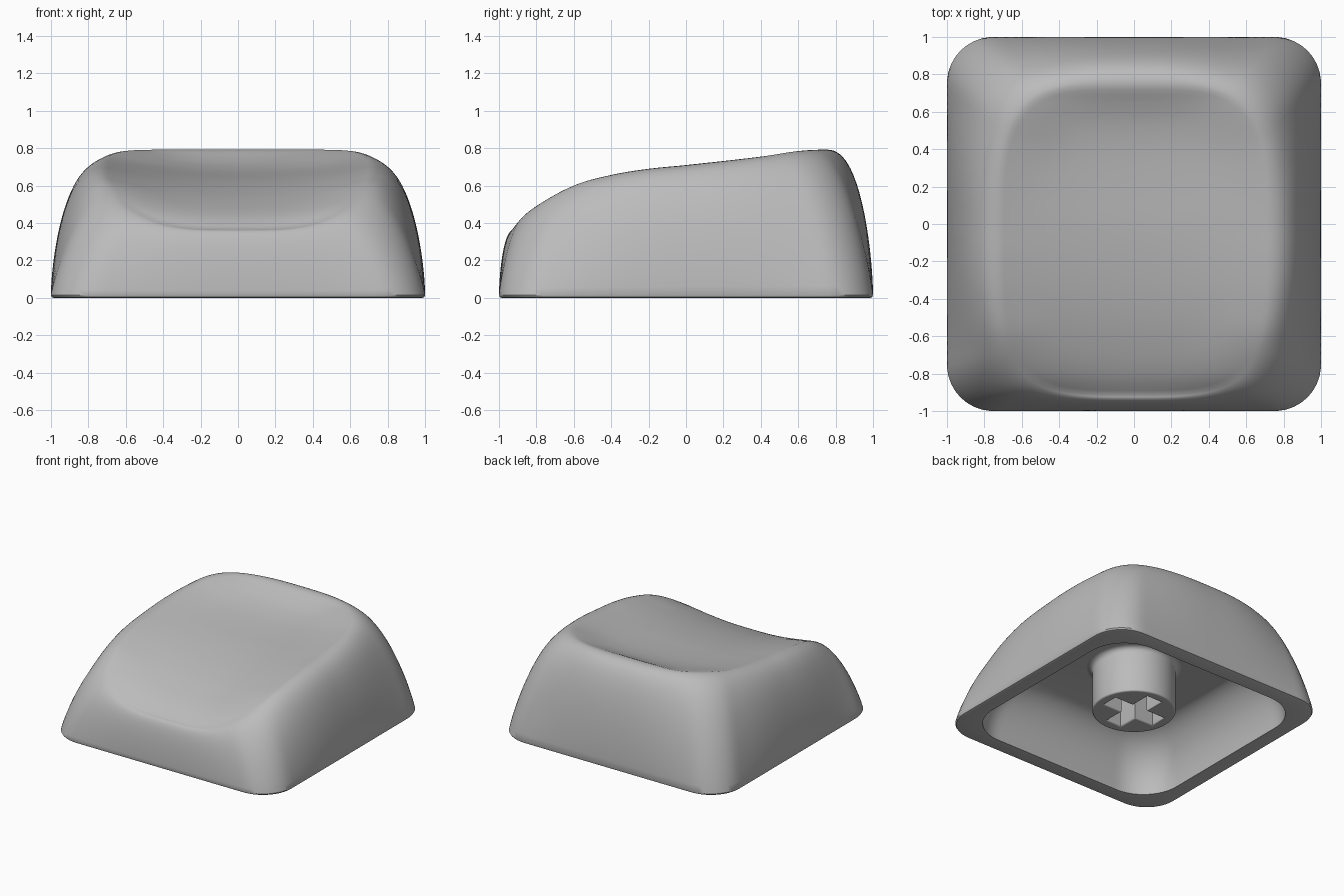
import bpy, bmesh, math

if "Cube" in bpy.data.objects:
    bpy.data.objects.remove(bpy.data.objects["Cube"])

SEG = 192
CY = -0.085                     # centre of the top rim in y
RX, RY = 0.715, 0.83            # half sizes of the top rim
CEIL = 0.43                     # height of the cavity ceiling

grey = bpy.data.materials.new("warm_grey_plastic")
grey.diffuse_color = (0.5, 0.5, 0.5, 1)
grey.use_nodes = True
grey.node_tree.nodes["Principled BSDF"].inputs["Base Color"].default_value = grey.diffuse_color

# height of the rim, and of the dish centre line, along y
RIM = [(-1.0, .20), (-.97, .27), (-.9, .385), (-.8, .485), (-.6, .60), (-.4, .657),
       (-.2, .69), (0, .71), (.4, .755), (.6, .785), (.74, .793), (.9, .793)]
DISH = [(-1.0, .28), (-.92, .355), (-.8, .437), (-.6, .518), (-.4, .573), (-.2, .612),
        (0, .64), (.2, .659), (.4, .683), (.55, .714), (.65, .749), (.74, .786), (.9, .80)]


def smooth_curve(pts, t):
    """Cubic Hermite interpolation through a short list of points."""
    n = len(pts)
    i = max(k for k in range(n - 1) if pts[k][0] <= t or k == 0)

    def slope(k):
        a, b = pts[max(k - 1, 0)], pts[min(k + 1, n - 1)]
        return (b[1] - a[1]) / (b[0] - a[0])
    (x0, y0), (x1, y1) = pts[i], pts[i + 1]
    h = x1 - x0
    u = (t - x0) / h
    return ((2*u**3 - 3*u*u + 1) * y0 + (u**3 - 2*u*u + u) * h * slope(i)
            + (3*u*u - 2*u**3) * y1 + (u**3 - u*u) * h * slope(i + 1))


def rounded_rect(a, half, rad):
    """Point of a rounded square in direction a."""
    c, s = math.cos(a), math.sin(a)
    t = half / max(abs(c), abs(s))
    k = half - rad
    if min(abs(c), abs(s)) * t > k:
        d = k * (abs(c) + abs(s))
        t = d + math.sqrt(max(d * d - 2 * k * k + rad * rad, 0))
    return c * t, s * t


def super_ellipse(a, rx, ry, cy, n):
    c, s = math.cos(a), math.sin(a)
    t = (abs(c) ** n + abs(s) ** n) ** (-1 / n)
    return c * t * rx, cy + s * t * ry


def lerp(a, b, p):
    return tuple(u + (v - u) * p for u, v in zip(a, b))


def loft(name, rings, first=None, last=None):
    """Join rings of points with quads, closing the ends with a fan."""
    bm = bmesh.new()
    loops = [[bm.verts.new(p) for p in r] for r in rings]
    n = len(rings[0])
    for A, B in zip(loops, loops[1:]):
        for i in range(n):
            bm.faces.new((A[i], A[(i + 1) % n], B[(i + 1) % n], B[i]))
    for point, L in ((first, loops[0]), (last, loops[-1])):
        if point:
            v = bm.verts.new(point)
            for i in range(n):
                bm.faces.new((v, L[i], L[(i + 1) % n]))
    bmesh.ops.recalc_face_normals(bm, faces=bm.faces)
    me = bpy.data.meshes.new(name)
    bm.to_mesh(me)
    bm.free()
    ob = bpy.data.objects.new(name, me)
    bpy.context.collection.objects.link(ob)
    finish(ob)


def finish(ob):
    ob.data.materials.clear()
    ob.data.materials.append(grey)
    bpy.ops.object.select_all(action='DESELECT')
    ob.select_set(True)
    bpy.context.view_layer.objects.active = ob
    bpy.ops.object.shade_smooth_by_angle(angle=math.radians(40))


angles = [2 * math.pi * i / SEG for i in range(SEG)]
rim = []
for a in angles:
    x, y = super_ellipse(a, RX, RY, CY, 3.8)
    rim.append((x, y, smooth_curve(RIM, y)))


def scoop(x, y):
    g, f = smooth_curve(DISH, y), smooth_curve(RIM, y)
    return g + (f - g) * min(1, abs(x) / RX) ** 2.2


def dish_point(k, r):
    """Dish surface at fraction k from the centre to rim point r."""
    x, y = r[0] * k, CY + (r[1] - CY) * k
    w = min(max((k - .6) / .4, 0), 1)
    return x, y, scoop(x, y) + (r[2] - scoop(r[0], r[1])) * w * w * (3 - 2 * w)


rings = []
# scooped dish
for k in [i / 14 for i in range(1, 11)] + [.76, .80, .84, .88, .91, .94, .97]:
    rings.append([dish_point(k, r) for r in rim])
# outer walls: bulging on the sides, straighter down the corners
for i in range(25):
    s = math.sin(math.pi / 2 * (1 - i / 24))
    ring = []
    for a, r in zip(angles, rim):
        corner = abs(math.sin(2 * a)) ** 3
        p = 1 - max(0, 1 - s ** (1.6 - .5 * corner)) ** (.4 + .12 * corner)
        x, y = lerp(rounded_rect(a, 1, .25), r, p)
        ring.append((x, y, .015 + (r[2] - .015) * s))
    rings.append(ring)
# softened bottom edge and flat underside
for half, rad, z in ((.995, .25, .004), (.985, .25, 0), (.875, .31, 0)):
    rings.append([(*rounded_rect(a, half, rad), z) for a in angles])
# cavity walls curving in to the ceiling
for i in range(1, 13):
    e = math.pi / 2 * i / 12 * .93
    s, p = math.sin(e) / math.sin(math.pi / 2 * .93), 1 - math.cos(e)
    rings.append([(*lerp(rounded_rect(a, .875, .31),
                         super_ellipse(a, .6, .62, .02, 4), p), CEIL * s)
                  for a in angles])
loft("cap_shell", rings, (0, CY, smooth_curve(DISH, CY)), (0, 0, CEIL))

# stem: round post with a cross-shaped socket
B, R, L, W = .012, .305, .23, .065
cu = bpy.data.curves.new("stem", 'CURVE')
cu.dimensions, cu.fill_mode = '2D', 'BOTH'
cu.extrude, cu.bevel_depth, cu.offset, cu.bevel_resolution = .195 - B, B, -B, 2
circle = [(R * math.cos(2 * math.pi * i / 64), R * math.sin(2 * math.pi * i / 64))
          for i in range(64)]
cross = []
for q in range(4):
    c, s = math.cos(q * math.pi / 2), math.sin(q * math.pi / 2)
    cross += [(x * c - y * s, x * s + y * c) for x, y in ((L, -W), (L, W), (W, W))]
for outline in (circle, cross):
    sp = cu.splines.new('POLY')
    sp.points.add(len(outline) - 1)
    for pt, (x, y) in zip(sp.points, outline):
        pt.co = (x, y, 0, 1)
    sp.use_cyclic_u = True
stem = bpy.data.objects.new("stem", cu)
stem.location.z = .255
bpy.context.collection.objects.link(stem)
bpy.ops.object.select_all(action='DESELECT')
stem.select_set(True)
bpy.context.view_layer.objects.active = stem
bpy.ops.object.convert(target='MESH')
finish(bpy.context.view_layer.objects.active)

# fillet where the stem meets the ceiling
fillet = []
for i in range(6):
    e = math.pi / 2 * i / 5
    rad, z = R + .04 * (1 - math.cos(e)), CEIL - .04 + .04 * math.sin(e)
    fillet.append([(rad * math.cos(2 * math.pi * j / 64),
                    rad * math.sin(2 * math.pi * j / 64), z) for j in range(64)])
loft("stem_fillet", fillet)
